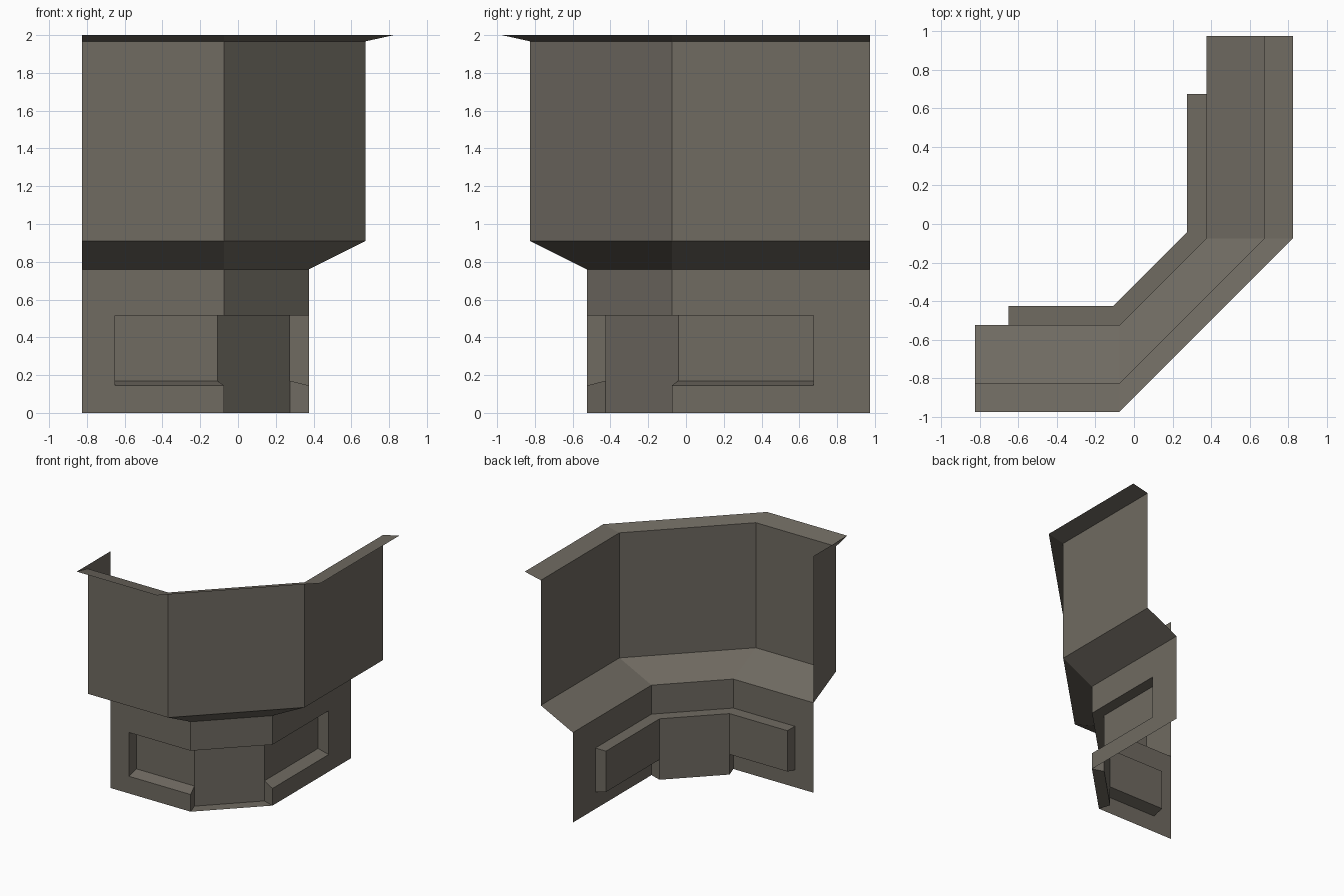
import bpy, bmesh

if "Cube" in bpy.data.objects:
    bpy.data.objects.remove(bpy.data.objects["Cube"])

# One warm grey for the whole shell
mat = bpy.data.materials.new("warm_grey")
mat.diffuse_color = (0.16, 0.145, 0.12, 1)
mat.use_nodes = True
mat.node_tree.nodes["Principled BSDF"].inputs["Base Color"].default_value = mat.diffuse_color

C = -0.075                                # both wings turn the corner on this line
WING = {"front": 0.75, "right": 1.05}     # wing lengths
OPEN = {"front": 0.575, "right": 0.75}    # how far each recess runs along its wing
WALL, BACK, MITRE = 0.45, 0.351, 0.034    # lower wall offset, recess offset, recess corner shift
TOP, SILL, SILL_IN = 0.515, 0.145, 0.17   # recess heights


def pt(side, s, d, z):
    """s = distance along the wing from the corner, d = outward offset."""
    return (C - s, C - d, z) if side == "front" else (C + d, C + s, z)


def make(name, faces):
    bm = bmesh.new()
    for f in faces:
        bm.faces.new([bm.verts.new(p) for p in f])
    bmesh.ops.remove_doubles(bm, verts=bm.verts, dist=1e-4)
    me = bpy.data.meshes.new(name)
    bm.to_mesh(me)
    bm.free()
    me.materials.append(mat)
    ob = bpy.data.objects.new(name, me)
    bpy.context.collection.objects.link(ob)


def sweep(profile):
    """Run a (d, z) profile along front wing, diagonal and right wing."""
    rings = [[pt("front", WING["front"], d, z), pt("front", 0, d, z),
              pt("right", 0, d, z), pt("right", WING["right"], d, z)] for d, z in profile]
    return [(a[i], a[i + 1], b[i + 1], b[i])
            for a, b in zip(rings, rings[1:]) for i in range(3)]


def wing_faces(side, quads):
    out = [[pt(side, *p) for p in q] for q in quads]
    return out if side == "front" else [f[::-1] for f in out]


def diagonal(*sdz):
    """Quad across the diagonal between a lower and an upper edge."""
    a, b = sdz
    return [pt("front", *a), pt("right", *a), pt("right", *b), pt("front", *b)]


# Upper shell: flare, tall wall and outward rim
make("upper_shell", sweep([(WALL, 0.76), (0.75, 0.91), (0.75, 1.967), (0.90, 2.0)]))

# Flat plate closing the left end of the upper shell
L = WING["front"]
make("end_plate", [[pt("front", L, d, z) for d, z in
                    ((WALL, 2.0), (0.90, 2.0), (0.75, 1.967), (0.75, 0.91), (WALL, 0.76))]])

# Lower wall: band above the recess, plus wall beside and under each opening
wall = sweep([(WALL, TOP), (WALL, 0.76)])
recess = []
for side in WING:
    e, w = WING[side], OPEN[side]
    wall += wing_faces(side, [
        [(e, WALL, 0), (w, WALL, 0), (w, WALL, TOP), (e, WALL, TOP)],
        [(w, WALL, 0), (0, WALL, 0), (0, WALL, SILL), (w, WALL, SILL)]])
    recess += wing_faces(side, [
        # sloped sill, back panel, end reveal, corner return, ceiling
        [(w, WALL, SILL), (0, WALL, SILL), (MITRE, BACK, SILL_IN), (w, BACK, SILL_IN)],
        [(w, BACK, SILL_IN), (MITRE, BACK, SILL_IN), (MITRE, BACK, TOP), (w, BACK, TOP)],
        [(w, WALL, SILL), (w, BACK, SILL_IN), (w, BACK, TOP), (w, WALL, TOP)],
        [(0, WALL, 0), (MITRE, BACK, 0), (MITRE, BACK, SILL_IN), (0, WALL, SILL)],
        [(w, BACK, TOP), (MITRE, BACK, TOP), (0, WALL, TOP), (w, WALL, TOP)]])
make("lower_wall", wall)

# Recess across the diagonal: floor, back panel, ceiling
recess += [diagonal((0, WALL, 0), (MITRE, BACK, 0)),
           diagonal((MITRE, BACK, 0), (MITRE, BACK, TOP)),
           diagonal((MITRE, BACK, TOP), (0, WALL, TOP))]
make("recess", recess)
